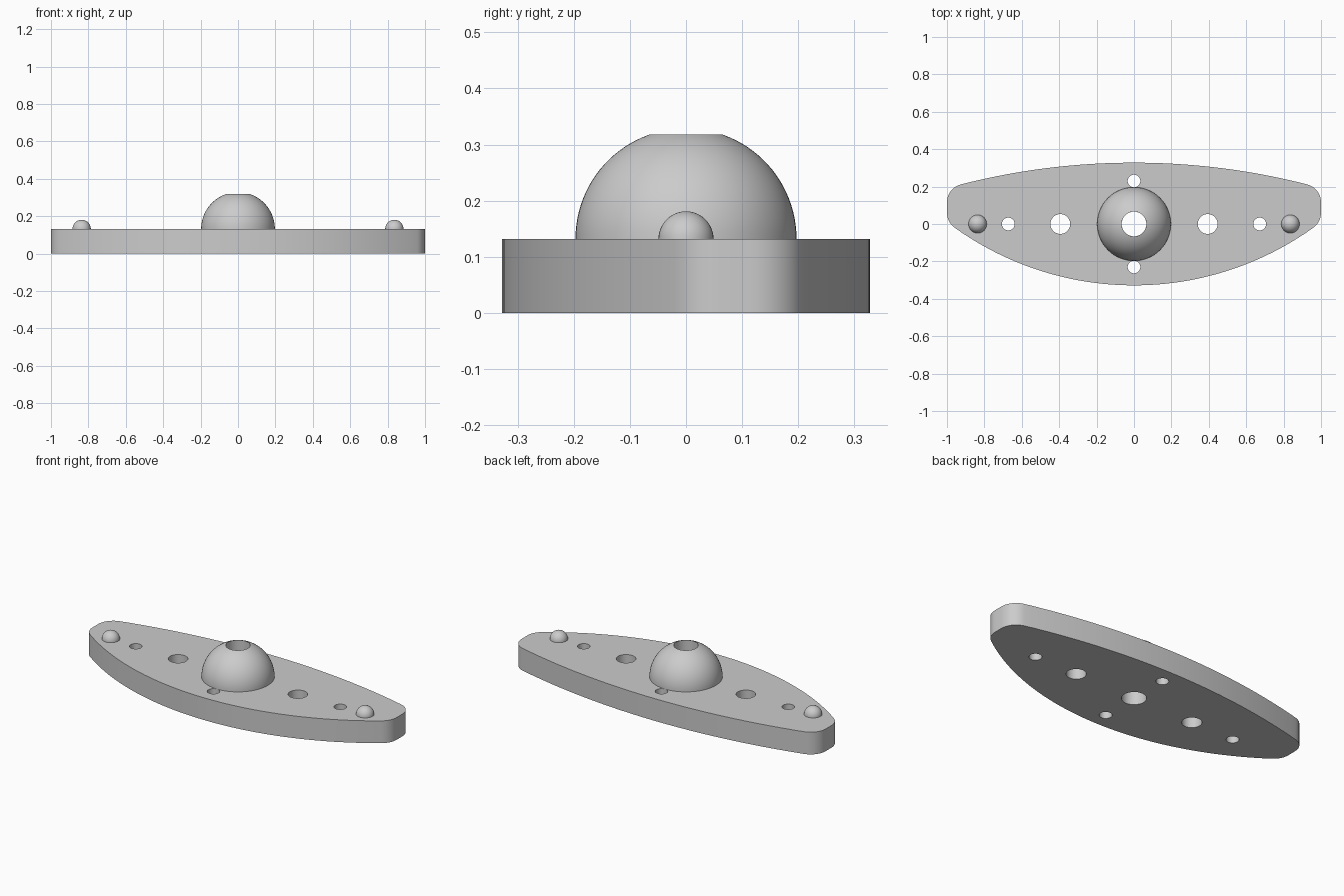
import bpy
import bmesh
from math import pi, sin, cos, sqrt, asin, radians

if "Cube" in bpy.data.objects:
    bpy.data.objects.remove(bpy.data.objects["Cube"])

grey = bpy.data.materials.new("plain grey")
grey.use_nodes = True
colour = (0.6, 0.6, 0.6, 1)
grey.diffuse_color = colour
grey.node_tree.nodes["Principled BSDF"].inputs["Base Color"].default_value = colour

THICK = 0.132
DOME_R = 0.197
BORE_R = 0.066
CORNER = 0.1


def arc(cx, cy, r, start, end, steps):
    return [(cx + r * cos(start + (end - start) * i / steps),
             cy + r * sin(start + (end - start) * i / steps)) for i in range(steps + 1)]


def finish(obj):
    obj.data.materials.clear()
    obj.data.materials.append(grey)
    bpy.ops.object.select_all(action='DESELECT')
    obj.select_set(True)
    bpy.context.view_layer.objects.active = obj
    bpy.ops.object.shade_smooth_by_angle(angle=radians(30))


def lathe(name, profile, x, segments):
    bm = bmesh.new()
    verts = [bm.verts.new((r, 0, z)) for r, z in profile]
    edges = [bm.edges.new(pair) for pair in zip(verts, verts[1:])]
    bmesh.ops.spin(bm, geom=verts + edges, axis=(0, 0, 1), cent=(0, 0, 0),
                   angle=2 * pi, steps=segments)
    bmesh.ops.remove_doubles(bm, verts=bm.verts, dist=0.0001)
    bmesh.ops.recalc_face_normals(bm, faces=bm.faces)
    mesh = bpy.data.meshes.new(name)
    bm.to_mesh(mesh)
    bm.free()
    obj = bpy.data.objects.new(name, mesh)
    obj.location = (x, 0, THICK)
    bpy.context.collection.objects.link(obj)
    finish(obj)


# Outline: shallow back arc and deeper front arc joined by rounded corners
def flank(big_r, apex, side):
    """Right half of one long edge, from the tip corner to the middle."""
    centre_y = apex - side * big_r
    tilt = asin((1 - CORNER) / (big_r - CORNER))
    corner_y = centre_y + side * sqrt((big_r - CORNER) ** 2 - (1 - CORNER) ** 2)
    tangent = side * (pi / 2 - tilt)
    return (arc(1 - CORNER, corner_y, CORNER, 0, tangent, 10)
            + arc(0, centre_y, big_r, tangent, side * pi / 2, 24)[1:])


back = flank(3.74, 0.328, 1)
front = flank(1.645, -0.328, -1)
right_half = front[::-1] + back
outline = right_half + [(-x, y) for x, y in right_half[-2:0:-1]]

# Plate with its row of through holes
holes = [(0, 0, BORE_R)]
for s in (-1, 1):
    holes += [(s * 0.394, 0, 0.053), (s * 0.672, 0, 0.034), (0, s * 0.23, 0.034)]
loops = [outline] + [arc(x, y, r, 0, 2 * pi, 48)[:-1] for x, y, r in holes]

curve = bpy.data.curves.new("plate", 'CURVE')
curve.dimensions = '2D'
curve.fill_mode = 'BOTH'
curve.extrude = THICK / 2
for loop in loops:
    spline = curve.splines.new('POLY')
    spline.points.add(len(loop) - 1)
    for point, (x, y) in zip(spline.points, loop):
        point.co = (x, y, 0, 1)
    spline.use_cyclic_u = True
plate = bpy.data.objects.new("plate", curve)
bpy.context.collection.objects.link(plate)
bpy.ops.object.select_all(action='DESELECT')
plate.select_set(True)
bpy.context.view_layer.objects.active = plate
bpy.ops.object.convert(target='MESH')
plate = bpy.context.view_layer.objects.active
bm = bmesh.new()
bm.from_mesh(plate.data)
bmesh.ops.remove_doubles(bm, verts=bm.verts, dist=0.0001)
bmesh.ops.translate(bm, verts=bm.verts, vec=(0, 0, THICK / 2))
bmesh.ops.recalc_face_normals(bm, faces=bm.faces)
bm.to_mesh(plate.data)
bm.free()
finish(plate)

# Central dome with a bore through its top
rim = arc(0, 0, DOME_R, 0, pi / 2 - asin(BORE_R / DOME_R), 20)
lathe("central_dome", rim + [(BORE_R, 0)], 0, 64)

# Small knobs near the tips
for side, x in (("left", 0.836), ("right", -0.836)):
    lathe(side + "_knob", arc(0, 0, 0.049, 0, pi / 2, 12), x, 40)
